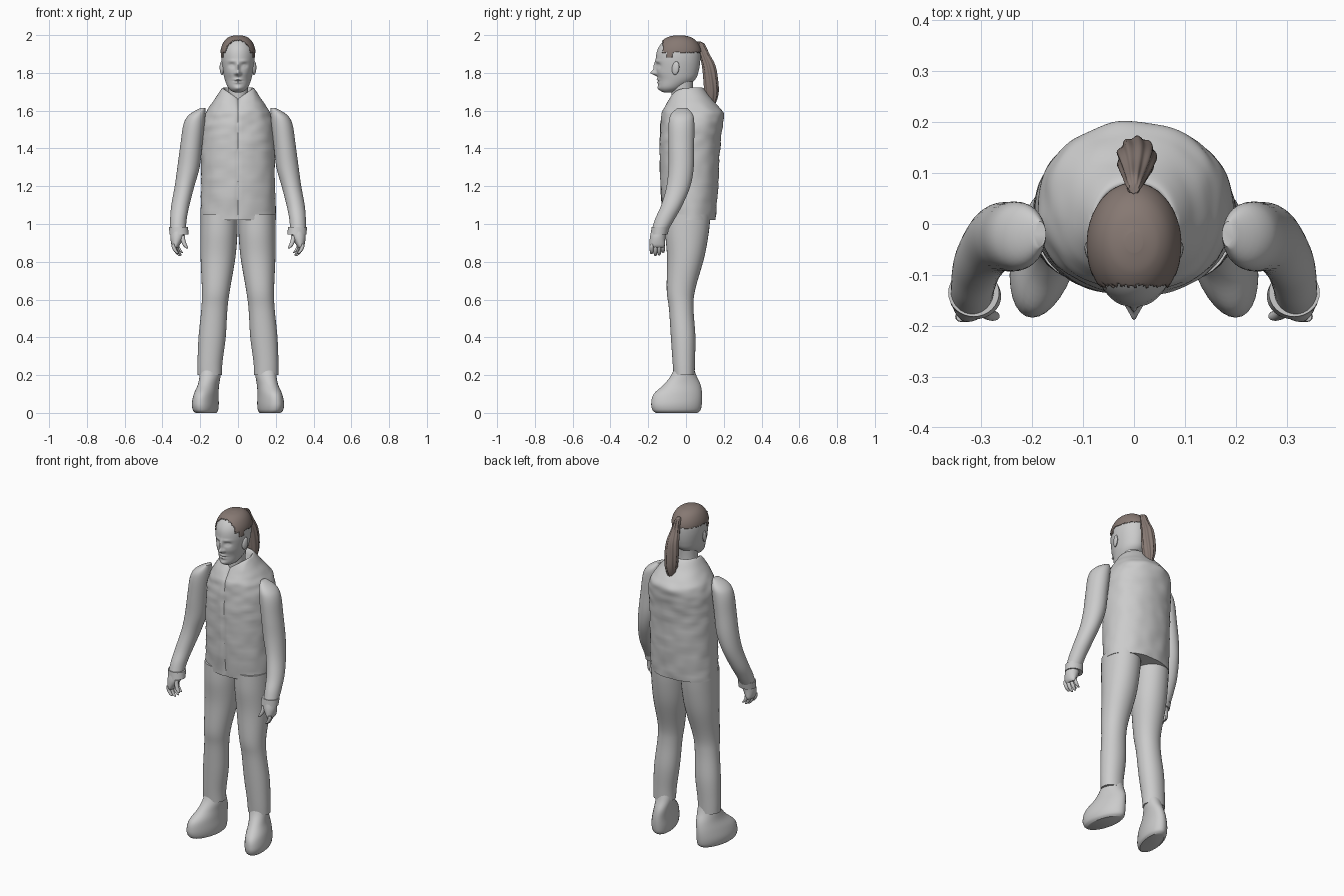
import bpy, bmesh, math, random
from mathutils import Vector, noise

random.seed(4)
cube = bpy.data.objects.get("Cube")
if cube:
    bpy.data.objects.remove(cube, do_unlink=True)


def material(name, rgb):
    m = bpy.data.materials.new(name)
    m.use_nodes = True
    m.diffuse_color = (*rgb, 1)
    bsdf = m.node_tree.nodes["Principled BSDF"]
    bsdf.inputs["Base Color"].default_value = (*rgb, 1)
    bsdf.inputs["Roughness"].default_value = 0.7
    return m


GREY = material("light grey", (0.6, 0.6, 0.6))
BROWN = material("hair brown", (0.24, 0.19, 0.17))


def spline(rows, steps):
    """Smooth curve through rows of section values."""
    rows = [Vector(r) for r in rows]
    out = []
    for i in range(len(rows) - 1):
        p, a, b = rows[max(i - 1, 0)], rows[i], rows[i + 1]
        q = rows[min(i + 2, len(rows) - 1)]
        for k in range(steps):
            t = k / steps
            ta, tb = (b - p) / 2, (q - a) / 2
            d = b - a
            out.append(a + ta * t + (3 * d - 2 * ta - tb) * t * t
                       + (ta + tb - 2 * d) * t ** 3)
    return out + [rows[-1]]


def loft(name, rows, mat=GREY, segs=32, steps=5, power=2, side=1,
         warp=None, grow=0, flutes=0, keep=None, angle=40):
    """Skin level sections (x, y, z, half width, half depth)."""
    bm = bmesh.new()
    rings = []
    for x, y, z, rx, ry in spline(rows, steps):
        ring = []
        for i in range(segs):
            a = math.tau * i / segs
            c, s = math.cos(a), math.sin(a)
            f = (abs(c) ** power + abs(s) ** power) ** (-1 / power)
            f *= 1 + flutes * math.cos(9 * a + 14 * z)
            co = Vector((x + (rx + grow) * c * f, y + (ry + grow) * s * f, z + grow))
            co = warp(co) if warp else co
            co.x *= side
            ring.append(bm.verts.new(co))
        rings.append(ring)
    for lo, hi in zip(rings, rings[1:]):
        for i in range(segs):
            j = (i + 1) % segs
            bm.faces.new((lo[i], lo[j], hi[j], hi[i]))
    bm.faces.new(rings[0][::-1])
    bm.faces.new(rings[-1])
    if keep:
        drop = [f for f in bm.faces if not keep(f.calc_center_median())]
        bmesh.ops.delete(bm, geom=drop, context="FACES")
    bmesh.ops.recalc_face_normals(bm, faces=bm.faces)
    mesh = bpy.data.meshes.new(name)
    bm.to_mesh(mesh)
    bm.free()
    return finish(bpy.data.objects.new(name, mesh), mat, angle)


def finish(ob, mat, angle=40):
    if not ob.users_collection:
        bpy.context.collection.objects.link(ob)
    ob.data.materials.append(mat)
    bpy.ops.object.select_all(action="DESELECT")
    ob.select_set(True)
    bpy.context.view_layer.objects.active = ob
    bpy.ops.object.shade_smooth_by_angle(angle=math.radians(angle))
    return ob


def bump(u, v, su, sv):
    return math.exp(-(u / su) ** 2 - (v / sv) ** 2)


# Sleeveless jacket: dipped front neckline, centre seam, cloth wrinkles
def cloth(co):
    t = min(max((co.z - 1.6) / 0.12, 0), 1)
    if co.y < 0.02:
        co.z -= max(0, 0.06 - 0.7 * abs(co.x)) * t
        co.y += 0.005 * bump(co.x, 0, 0.006, 1)
    wrinkle = noise.noise(Vector((co.x * 14, co.y * 14, co.z * 24)))
    out = Vector((co.x, co.y - 0.03, 0)).normalized()
    return co + out * wrinkle * 0.005 * (1 - t)


jacket = [(z, rx, front, back) for z, rx, front, back in (
    (1.02, .2, -.12, .155), (1.2, .195, -.135, .17), (1.4, .195, -.14, .18),
    (1.52, .19, -.135, .195), (1.58, .175, -.13, .2), (1.62, .152, -.12, .175),
    (1.67, .118, -.1, .13), (1.72, .083, -.078, .09), (1.71, .07, -.068, .07),
    (1.66, .055, -.06, .05))]
loft("jacket", [(0, (f + b) / 2, z, rx, (b - f) / 2) for z, rx, f, b in jacket],
     segs=96, steps=8, power=2.2, warp=cloth)

# Limbs, mirrored
leg = [(.1, .01, 1.05, .098, .12), (.101, .005, .95, .098, .115),
       (.106, -.002, .82, .092, .098), (.117, -.027, .65, .074, .075),
       (.125, -.025, .55, .069, .065), (.137, -.015, .4, .072, .065),
       (.148, -.012, .27, .066, .059), (.15, -.01, .2, .064, .056)]
arm = [(.185, -.02, 1.615, .012, .025), (.215, -.022, 1.58, .042, .058),
       (.232, -.024, 1.53, .056, .068), (.247, -.025, 1.42, .058, .068),
       (.262, -.026, 1.3, .059, .067), (.283, -.04, 1.2, .052, .063),
       (.305, -.075, 1.1, .048, .056), (.315, -.11, 1.03, .044, .052),
       (.318, -.135, .975, .042, .045)]
shoe = [(.17, -.05, 0, .05, .11), (.172, -.05, .015, .062, .127),
        (.173, -.05, .05, .066, .134), (.17, -.043, .1, .06, .128),
        (.162, -.02, .15, .053, .097), (.155, -.012, .2, .054, .066),
        (.153, -.01, .25, .05, .048)]
cuff = [(.315, -.135, .985, .05, .047), (.312, -.142, .945, .051, .045)]
palm = [(.318, -.142, .97, .035, .04), (.322, -.15, .93, .036, .041),
        (.33, -.152, .89, .022, .04), (.33, -.152, .875, .012, .034)]


def toe_out(co):
    co.x -= 0.2 * (co.y + 0.05)
    return co


def digit(name, base, tip, r, side):
    """Slightly curled finger from base to tip."""
    a, b = Vector(base), Vector(tip)
    rows = []
    for t, k in ((0, .9), (.3, 1), (.7, .95), (.92, .7), (1, .2)):
        p = a.lerp(b, t)
        rows.append((p.x + 0.01 * math.sin(math.pi * t), p.y, p.z, r * k, r * k))
    loft(name, rows, segs=12, steps=3, side=side)


for side, label in ((1, "left"), (-1, "right")):
    loft(label + "_leg", leg, power=2.1, side=side)
    loft(label + "_arm", arm, side=side)
    loft(label + "_shoe", shoe, side=side, warp=toe_out)
    loft(label + "_cuff", cuff, side=side, steps=2)
    loft(label + "_palm", palm, side=side)
    for i, length in enumerate((.055, .065, .062, .048)):
        x, y = .34 - .007 * i, -.182 + .02 * i
        digit(f"{label}_finger_{i + 1}", (x, y, .895),
              (x - .025, y, .895 - length), .0105, side)
    digit(label + "_thumb", (.29, -.17, .94), (.268, -.182, .87), .012, side)

# Neck and head
loft("neck", [(0, -.015, 1.6, .06, .058), (0, -.02, 1.7, .053, .056),
              (0, -.02, 1.78, .056, .06)])
skull = [(0, -.095, 1.697, .018, .022), (0, -.088, 1.705, .036, .045),
         (0, -.075, 1.725, .054, .07), (0, -.05, 1.765, .07, .098),
         (0, -.045, 1.81, .08, .112), (0, -.042, 1.87, .088, .118),
         (0, -.039, 1.92, .086, .113), (0, -.037, 1.96, .07, .09),
         (0, -.036, 1.984, .045, .056), (0, -.036, 1.994, .012, .015)]

# Face relief: centre x, z, spread x, spread z, outward amount
RELIEF = (
    (0, 1.8, .011, .013, .03), (0, 1.83, .009, .026, .014),      # nose
    (.014, 1.797, .007, .008, .008),                             # nostrils
    (.033, 1.84, .016, .011, -.013), (.033, 1.838, .01, .006, .007),  # eyes
    (.03, 1.862, .024, .008, .004), (.045, 1.8, .02, .02, .003),  # brow, cheek
    (0, 1.765, .02, .006, .008), (0, 1.75, .017, .006, .008),    # lips
    (0, 1.757, .022, .003, -.005), (0, 1.718, .022, .012, .008))  # mouth, chin


def face(co):
    if co.y < -0.07:
        co.y -= sum(k * bump(abs(co.x) - x, co.z - z, sx, sz)
                    for x, z, sx, sz, k in RELIEF)
    return co


loft("head", skull, segs=128, steps=10, warp=face, angle=60)
for side, label in ((1, "left"), (-1, "right")):
    bpy.ops.mesh.primitive_uv_sphere_add(segments=20, ring_count=12, radius=1)
    ear = bpy.context.object
    ear.name = label + "_ear"
    ear.location = (side * .086, -.055, 1.825)
    ear.scale = (.01, .02, .036)
    ear.rotation_euler = (-.15, 0, -side * .3)
    finish(ear, GREY)


# Hair cap with a ragged hairline, and a tied tail
def hairline(co):
    ragged = random.uniform(-.004, .004)
    strip = abs(co.x) > .07 and -.1 < co.y < -.07 and co.z > 1.88
    return (co.z > 1.908 + ragged and co.y > -.122 + ragged) or strip


cap = loft("hair_cap", skull, BROWN, segs=96, steps=10, grow=.005, keep=hairline)
shell = cap.modifiers.new("thickness", "SOLIDIFY")
shell.thickness = 0.004
tail = [(0, .07, 1.965, .01, .01), (0, .08, 1.95, .016, .02),
        (.002, .098, 1.9, .024, .026), (.004, .12, 1.84, .034, .034),
        (.005, .13, 1.77, .038, .037), (.005, .134, 1.7, .034, .037),
        (.004, .13, 1.645, .022, .028), (.002, .125, 1.6, .005, .008)]
loft("hair_tail", tail, BROWN, segs=72, steps=6, flutes=.07)
